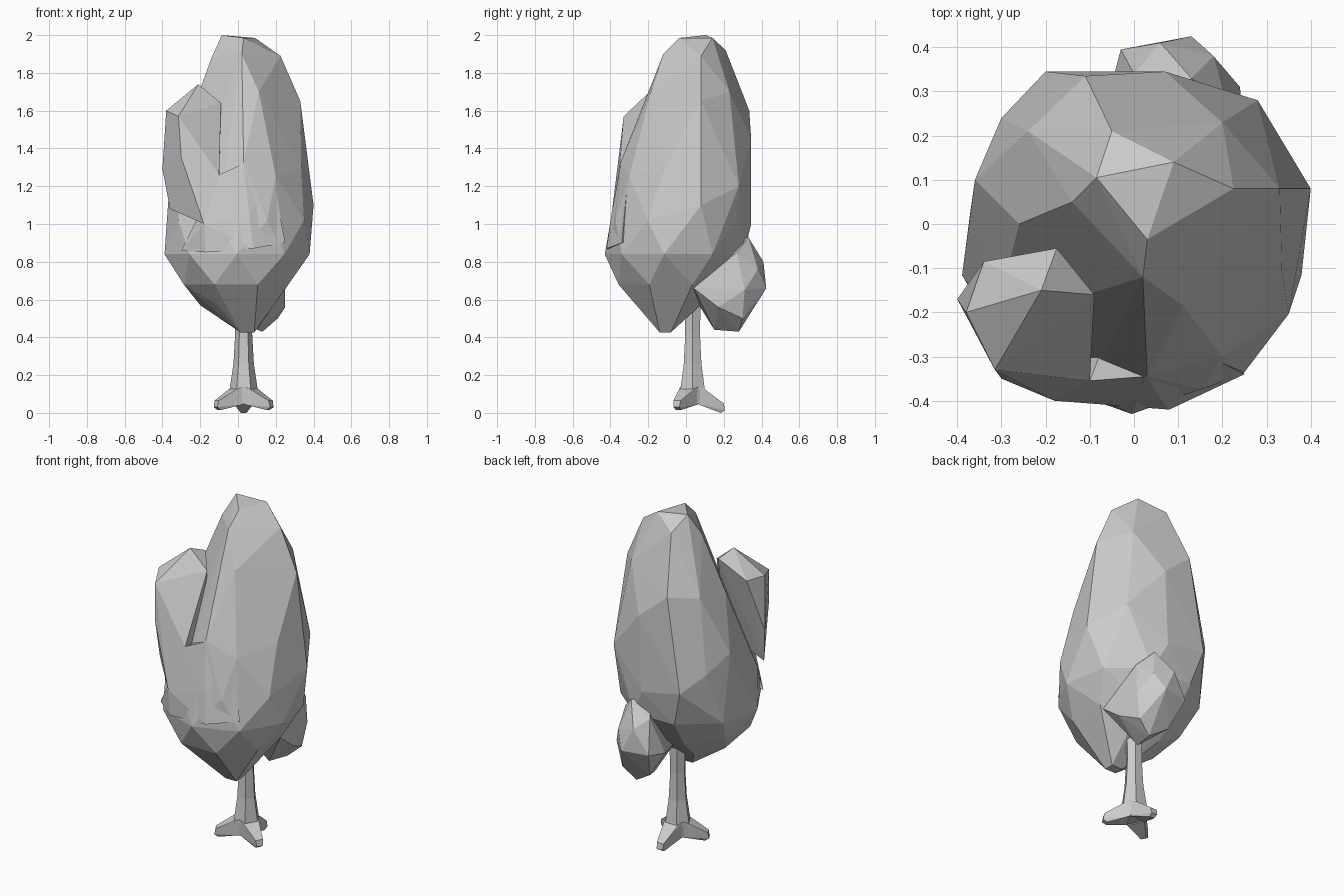
import bpy, bmesh, math

def hull(name, pts):
    """Faceted solid wrapped around a point cloud."""
    bm = bmesh.new()
    for p in pts:
        bm.verts.new(p)
    bmesh.ops.convex_hull(bm, input=bm.verts)
    junk = [v for v in bm.verts if not v.link_faces]
    bmesh.ops.delete(bm, geom=junk, context='VERTS')
    bmesh.ops.recalc_face_normals(bm, faces=bm.faces)
    me = bpy.data.meshes.new(name)
    bm.to_mesh(me)
    bm.free()
    ob = bpy.data.objects.new(name, me)
    bpy.context.collection.objects.link(ob)
    return ob

def ring(z, cx, cy, rx, ry, n, phase):
    return [(cx + rx * math.cos(a), cy + ry * math.sin(a), z)
            for a in (2 * math.pi * (i + phase) / n for i in range(n))]

# main crown: irregular upper corners, regular rings tapering below
pts = [
    (-0.085, 0.105, 2.0), (0.09, 0.14, 1.985), (0.03, -0.035, 1.985),
    (-0.05, 0.21, 1.92), (0.225, 0.08, 1.89), (0.02, -0.12, 1.90),
    (-0.14, 0.05, 1.88), (0.20, 0.23, 1.70), (0.11, -0.185, 1.70),
    (0.33, 0.08, 1.65), (-0.11, 0.335, 1.60), (-0.24, 0.21, 1.58),
    (-0.26, 0.00, 1.55), (0.07, 0.345, 1.45), (0.28, 0.28, 1.20),
    (0.03, -0.345, 1.33), (-0.075, -0.29, 1.27), (0.20, -0.30, 1.25),
    (0.335, -0.11, 1.30), (-0.36, 0.10, 1.25), (-0.30, 0.24, 1.15),
    (-0.20, 0.345, 1.05), (0.40, 0.08, 1.10), (0.05, 0.345, 1.00)]
pts += ring(1.02, 0.01, -0.03, 0.385, 0.37, 9, 0.3)
for z, x, y, rx, ry, n, phase in (
        (0.84, -0.005, -0.05, 0.39, 0.38, 9, 0.75),
        (0.68, -0.01, -0.08, 0.30, 0.30, 8, 0.5),
        (0.57, -0.01, -0.08, 0.19, 0.18, 6, 0.0),
        (0.425, 0.05, -0.11, 0.05, 0.04, 4, 0.5)):
    pts += ring(z, x, y, rx, ry, n, phase)
hull("crown", pts)

# tall side lobe at the front left, leaving a groove beside the crown
hull("side_lobe", [
    (-0.21, -0.15, 1.74), (-0.09, -0.16, 1.64), (-0.38, -0.20, 1.60),
    (-0.315, -0.33, 1.57), (-0.34, -0.085, 1.60), (-0.175, -0.055, 1.70),
    (-0.40, -0.17, 1.29), (-0.30, -0.35, 1.35), (-0.10, -0.355, 1.26),
    (-0.36, -0.22, 1.08), (-0.18, -0.40, 1.00), (-0.10, -0.20, 1.20),
    (0.03, -0.345, 1.31), (0.02, -0.385, 1.10), (-0.36, 0.00, 1.25)][:12])

# shoulder joining the lobe to the front of the crown below the groove
hull("shoulder", [
    (-0.10, -0.355, 1.26), (0.03, -0.345, 1.32), (-0.075, -0.29, 1.27),
    (-0.18, -0.40, 1.00), (0.06, -0.395, 1.05), (0.19, -0.31, 1.22),
    (-0.17, -0.40, 0.85), (0.08, -0.42, 0.87), (-0.30, -0.30, 0.86),
    (0.25, -0.34, 0.90), (0.00, -0.10, 1.00)])

# low lobe bulging from the back
hull("back_lobe", [
    (0.06, 0.25, 0.92), (0.13, 0.33, 0.93), (0.00, 0.34, 0.85),
    (0.21, 0.27, 0.85), (0.06, 0.41, 0.80), (0.18, 0.38, 0.76),
    (0.13, 0.425, 0.66), (-0.03, 0.395, 0.66), (0.24, 0.31, 0.65),
    (-0.06, 0.28, 0.64), (0.02, 0.31, 0.50), (0.21, 0.30, 0.50),
    (0.25, 0.17, 0.56), (0.13, 0.28, 0.43), (0.10, 0.15, 0.44),
    (0.03, 0.05, 0.60), (0.25, 0.04, 0.66)])

# trunk: hexagonal flared column
cx, cy, sides = 0.03, 0.035, 6
bm = bmesh.new()
rows = [[bm.verts.new(p) for p in ring(z, cx, cy, r, r, sides, 0.0)]
        for z, r in ((0.05, 0.07), (0.12, 0.075), (0.26, 0.054), (0.42, 0.045), (0.62, 0.05))]
for a, b in zip(rows, rows[1:]):
    for i in range(sides):
        j = (i + 1) % sides
        bm.faces.new((a[i], a[j], b[j], b[i]))
bm.faces.new(rows[0][::-1])
bm.faces.new(rows[-1])
me = bpy.data.meshes.new("trunk")
bm.to_mesh(me)
bm.free()
bpy.context.collection.objects.link(bpy.data.objects.new("trunk", me))

# three roots spreading from the base
for k, deg in enumerate((90, 210, 330)):
    a = math.radians(deg)
    dx, dy = math.cos(a), math.sin(a)
    drop = 0.0 if k == 0 else 0.015
    prof = [(0.03, 0.055, 0.14), (0.065, 0.045, 0.125), (0.03, 0.05, 0.045),
            (0.09, 0.033, 0.035), (0.165, 0.022, 0.05 + drop),
            (0.172, 0.018, 0.015 + drop), (0.15, 0.015, drop)]
    hull("root_%d" % (k + 1), [
        (cx + dx * d - s * dy * w, cy + dy * d + s * dx * w, z)
        for d, w, z in prof for s in (-1, 1)])
